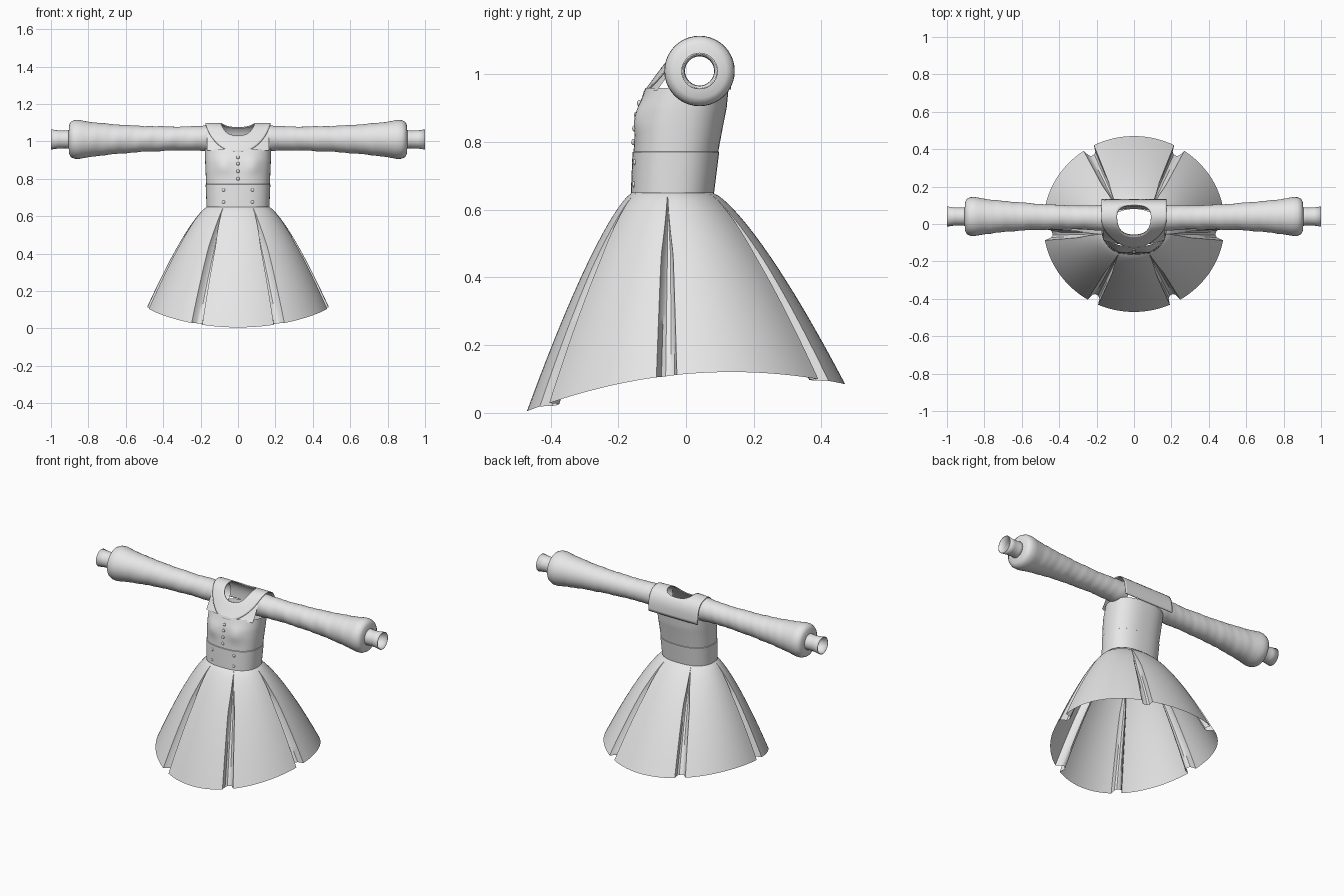
import bpy
import math
from math import sin, cos, pi, radians

cube = bpy.data.objects.get("Cube")
if cube:
    bpy.data.objects.remove(cube, do_unlink=True)

cloth = bpy.data.materials.new("light grey cloth")
cloth.use_nodes = True
GREY = (0.8, 0.8, 0.8, 1)
cloth.diffuse_color = GREY
cloth.node_tree.nodes["Principled BSDF"].inputs["Base Color"].default_value = GREY


def smooth(obj, angle=40):
    bpy.ops.object.select_all(action="DESELECT")
    obj.select_set(True)
    bpy.context.view_layer.objects.active = obj
    bpy.ops.object.shade_smooth_by_angle(angle=radians(angle))


def loft(name, rings, thickness=0, mirror=False, angle=40):
    """Skin closed rings of equal length into one open tube or sheet."""
    n = len(rings[0])
    verts = [p for ring in rings for p in ring]
    faces = [(i * n + j, i * n + (j + 1) % n, (i + 1) * n + (j + 1) % n, (i + 1) * n + j)
             for i in range(len(rings) - 1) for j in range(n)]
    mesh = bpy.data.meshes.new(name)
    mesh.from_pydata(verts, [], faces)
    mesh.materials.append(cloth)
    obj = bpy.data.objects.new(name, mesh)
    bpy.context.collection.objects.link(obj)
    smooth(obj, angle)
    if thickness:
        mod = obj.modifiers.new("thickness", "SOLIDIFY")
        mod.thickness = thickness
    if mirror:
        obj.modifiers.new("mirror", "MIRROR")
    return obj


def sample(table, x):
    """Linear lookup of a row in a table keyed by its first column."""
    x = min(max(x, table[0][0]), table[-1][0])
    for a, b in zip(table, table[1:]):
        if x <= b[0]:
            f = (x - a[0]) / (b[0] - a[0])
            return [p + (q - p) * f for p, q in zip(a[1:], b[1:])]


def power(v, e):
    return math.copysign(abs(v) ** e, v)


# Skirt: six panels parted by inverted pleats that open below the waist
pleats = [radians(a) for a in (-63, -7, 60, 120, 187, 243)]
columns = []
for k, a in enumerate(pleats):
    nxt = pleats[k + 1] if k < 5 else pleats[0] + 2 * pi
    columns += [(a, off, dep) for off, dep in
                ((-1, 0), (-0.7, 0.8), (-0.3, 1), (0.3, 1), (0.7, 0.8), (1, 0))]
    columns += [(a + (nxt - a) * f / 16, 0, 0) for f in range(2, 15)]


def skirt_point(column, t):
    base, off, dep = column
    a = base + off * 0.065 * min(1, t * 3)
    grow = t ** 0.76
    depth = dep * 0.045 * min(1, t * 3)
    rx = 0.165 + 0.32 * grow - depth
    ry = 0.12 + 0.35 * grow - depth
    x, y = rx * cos(a), -0.04 * (1 - grow) + ry * sin(a)
    hem_y = 0.47 * sin(a)
    hem = 0.115 + 0.085 * hem_y - 0.317 * hem_y ** 2
    return (x, y, 0.65 - t * (0.65 - hem))


steps = [(i / 22) ** 1.3 for i in range(23)]
loft("skirt", [[skirt_point(c, t) for c in columns] for t in reversed(steps)], angle=35)

# Bodice and waistband share one body profile: height, half width, front, back
body = [(0.65, 0.165, -0.16, 0.08), (0.77, 0.17, -0.155, 0.095),
        (0.85, 0.174, -0.15, 0.11), (0.90, 0.176, -0.142, 0.12),
        (0.96, 0.176, -0.12, 0.126)]


def body_ring(z, grow=0):
    hx, front, back = sample(body, z)
    ring = []
    for j in range(64):
        a = 2 * pi * j / 64
        x = (hx + grow) * power(cos(a), 0.8)
        y = (front + back) / 2 + ((back - front) / 2 + grow) * power(sin(a), 0.85)
        if sin(a) < 0:
            y -= 0.012 * math.exp(-((abs(x) - 0.08) / 0.04) ** 2 - ((z - 0.87) / 0.045) ** 2)
        ring.append((x, y, z))
    return ring


loft("bodice", [body_ring(0.76 + 0.2 * i / 14) for i in range(15)])
loft("waistband", [body_ring(0.65), body_ring(0.65, 0.003), body_ring(0.71, 0.003),
                   body_ring(0.77, 0.003), body_ring(0.772)])

# Shoulder cloth follows a path over the shoulders: length along cloth, y, z
drape_path = [(-0.251, -0.135, 0.935), (-0.127, -0.062, 1.035), (-0.058, -0.015, 1.085),
              (0, 0.04, 1.103), (0.063, 0.1, 1.085), (0.116, 0.128, 1.04),
              (0.176, 0.134, 0.98), (0.231, 0.13, 0.925)]
HALF, FRONT, BACK = 0.175, 0.24, 0.2


def draped(x, s, drop):
    y, z = [sum(v) / 3 for v in zip(*(sample(drape_path, s + d) for d in (-0.02, 0, 0.02)))]
    if s < 0:
        y += 1.1 * x * x * min(1, -s / 0.2)
    # pull the under layer towards the shoulder axis
    return (x, y + (0.03 - y) * drop * 10, z + (1.0 - z) * drop * 10)


def shoulder_sheet(name, round_front, drop, half, thickness):
    corners = [math.atan2(BACK, half), math.atan2(FRONT, half)]
    corners = [corners[0], pi - corners[0], pi + corners[1], 2 * pi - corners[1]]
    angles = sorted([2 * pi * j / 72 for j in range(72)] + corners)
    rings = []
    for f in range(8, -1, -1):
        ring = []
        for a in angles:
            c, s = cos(a), sin(a)
            reach = BACK if s >= 0 else FRONT
            if s < 0 and round_front:
                ox, os = half * c, reach * s
            else:
                k = min(half / max(abs(c), 1e-6), reach / max(abs(s), 1e-6))
                ox, os = k * c, k * s
            ix = 0.09 * power(c, 0.75)
            hole = (0.07 if s >= 0 else 0.13) * power(s, 0.9)
            ring.append(draped(ix + (ox - ix) * f / 8, hole + (os - hole) * f / 8, drop))
        rings.append(ring)
    return loft(name, rings, thickness)


shoulder_sheet("collar", True, 0, HALF, 0.005)
shoulder_sheet("shoulder_yoke", False, 0.008, 0.165, 0)

# Sleeves: gathered at the wrist, with a narrow open cuff
sleeve = [(0.12, 0.069), (0.18, 0.068), (0.3, 0.063), (0.42, 0.066), (0.55, 0.071),
          (0.7, 0.083), (0.8, 0.095), (0.85, 0.104), (0.875, 0.103), (0.893, 0.095),
          (0.902, 0.08), (0.905, 0.05)]
cuff = [(0.895, 0.052), (0.92, 0.047), (0.96, 0.048), (1.0, 0.054)]


def arm_ring(x, r, wrinkle):
    cy, cz = 0.03 + 0.01 * min(1, x / 0.6), 1.018 - 0.008 * min(1, x / 0.8)
    ring = []
    for j in range(40):
        a = 2 * pi * j / 40
        rr = r + wrinkle * sin(x * 75 + 2 * sin(a)) * sin(x * 31 + a)
        ring.append((x, cy + rr * cos(a), cz + rr * sin(a)))
    return ring


stations = [0.12 + 0.73 * i / 44 for i in range(45)] + [row[0] for row in sleeve[8:]]
loft("sleeves", [arm_ring(x, sample(sleeve, x)[0], 0.0018 if x < 0.8 else 0)
                 for x in stations], mirror=True, angle=60)
loft("cuffs", [arm_ring(x, r, 0) for x, r in cuff], thickness=0.004, mirror=True)

# Buttons: a centre row on the bodice and two pairs on the waistband
spots = [(0, z) for z in (0.915, 0.88, 0.84, 0.8)]
spots += [(x, z) for x in (-0.077, 0.077) for z in (0.74, 0.675)]
for x, z in spots:
    ring = [p for p in body_ring(z, 0.002) if p[1] < -0.04]
    y = min(ring, key=lambda p: abs(p[0] - x))[1]
    bpy.ops.mesh.primitive_uv_sphere_add(segments=14, ring_count=8, radius=0.009,
                                         location=(x, y, z))
    button = bpy.context.object
    button.name = "button"
    button.scale = (1, 0.7, 1)
    button.data.materials.append(cloth)
    smooth(button)
